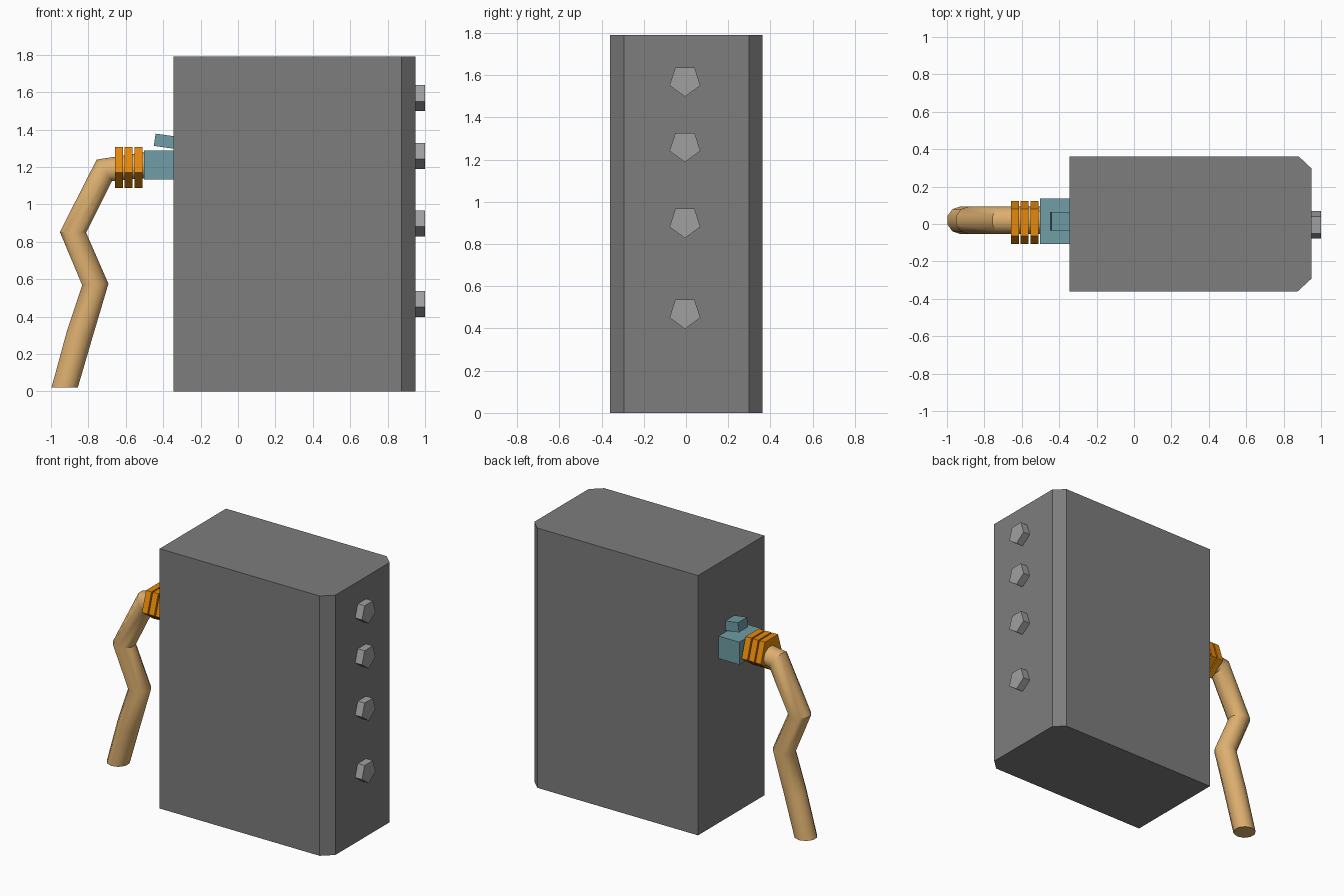
import bpy, bmesh
from math import radians, sin, cos, tau, pi
from mathutils import Vector, Matrix

if "Cube" in bpy.data.objects:
    bpy.data.objects.remove(bpy.data.objects["Cube"])


def material(name, rgb):
    m = bpy.data.materials.new(name)
    m.diffuse_color = (*rgb, 1)
    m.use_nodes = True
    m.node_tree.nodes["Principled BSDF"].inputs["Base Color"].default_value = m.diffuse_color
    return m


DARK = material("dark_grey", (0.205, 0.205, 0.205))
GREY = material("mid_grey", (0.35, 0.35, 0.35))
TEAL = material("teal", (0.16, 0.34, 0.38))
ORANGE = material("orange", (0.78, 0.25, 0.003))
TAN = material("tan", (0.72, 0.43, 0.16))


def loft(name, rings, mat=None):
    """Closed solid through rings with equal point counts."""
    bm = bmesh.new()
    vs = [[bm.verts.new(p) for p in r] for r in rings]
    n = len(vs[0])
    for a, b in zip(vs, vs[1:]):
        for i in range(n):
            j = (i + 1) % n
            bm.faces.new((a[i], a[j], b[j], b[i]))
    bm.faces.new(vs[0][::-1])
    bm.faces.new(vs[-1])
    bmesh.ops.recalc_face_normals(bm, faces=bm.faces)
    me = bpy.data.meshes.new(name)
    bm.to_mesh(me)
    bm.free()
    ob = bpy.data.objects.new(name, me)
    bpy.context.collection.objects.link(ob)
    if mat:
        me.materials.append(mat)
    return ob


def box(name, size, loc, tilt=0, mat=None):
    x, y, z = (s / 2 for s in size)
    rings = [[(-x, -y, h), (x, -y, h), (x, y, h), (-x, y, h)] for h in (-z, z)]
    ob = loft(name, rings, mat)
    ob.matrix_world = Matrix.Translation(loc) @ Matrix.Rotation(tilt, 4, 'Y')
    return ob


def pentagon(name, x0, x1, y, z, r, mat=None):
    """Pentagonal prism along x with a point facing down."""
    angles = [-pi / 2 + tau * i / 5 for i in range(5)]
    return loft(name, [[(x, y + r * cos(a), z + r * sin(a)) for a in angles]
                       for x in (x0, x1)], mat)


# Main casing, with chamfered vertical edges on the button side
outline = [(-0.345, -0.36), (0.875, -0.36), (0.948, -0.293), (0.948, 0.298),
           (0.88, 0.362), (-0.345, 0.362)]
loft("casing", [[(x, y, z) for x, y in outline] for z in (0, 1.79)], DARK)

# Column of buttons
for i, z in enumerate((0.475, 0.905, 1.265, 1.575)):
    pentagon(f"button_{i + 1}", 0.94, 1.0, -0.005, z, 0.077, GREY)

# Plug and its tilted release clip
box("plug", (0.165, 0.245, 0.155), (-0.42, 0.015, 1.21), mat=TEAL)
box("plug_clip", (0.12, 0.10, 0.066), (-0.386, 0.015, 1.337), radians(8), TEAL)

# Strain relief rings
for i, (a, b) in enumerate(((-0.657, -0.615), (-0.606, -0.564), (-0.554, -0.51))):
    pentagon(f"strain_ring_{i + 1}", a, b, 0.008, 1.208, 0.1215, ORANGE)

# Hanging cable: ten-sided sections turned to the path direction
path = [Vector((x, 0.02, z)) for x, z in
        ((-0.927, 0.02), (-0.848, 0.30), (-0.763, 0.572), (-0.882, 0.85),
         (-0.715, 1.182), (-0.48, 1.212))]
rings = []
for i, p in enumerate(path):
    if i == 0:
        t = Vector((0, 0, 1))
    elif i == len(path) - 1:
        t = Vector((1, 0, 0))
    else:
        t = ((path[i + 1] - p).normalized() + (p - path[i - 1]).normalized()).normalized()
    side = Vector((0, 1, 0))
    up = t.cross(side)
    rings.append([p + 0.074 * (side * cos(a) + up * sin(a))
                  for a in (tau * k / 10 for k in range(10))])
cable = loft("cable", rings, TAN)
bpy.context.view_layer.objects.active = cable
cable.select_set(True)
bpy.ops.object.shade_smooth_by_angle(angle=radians(40))
